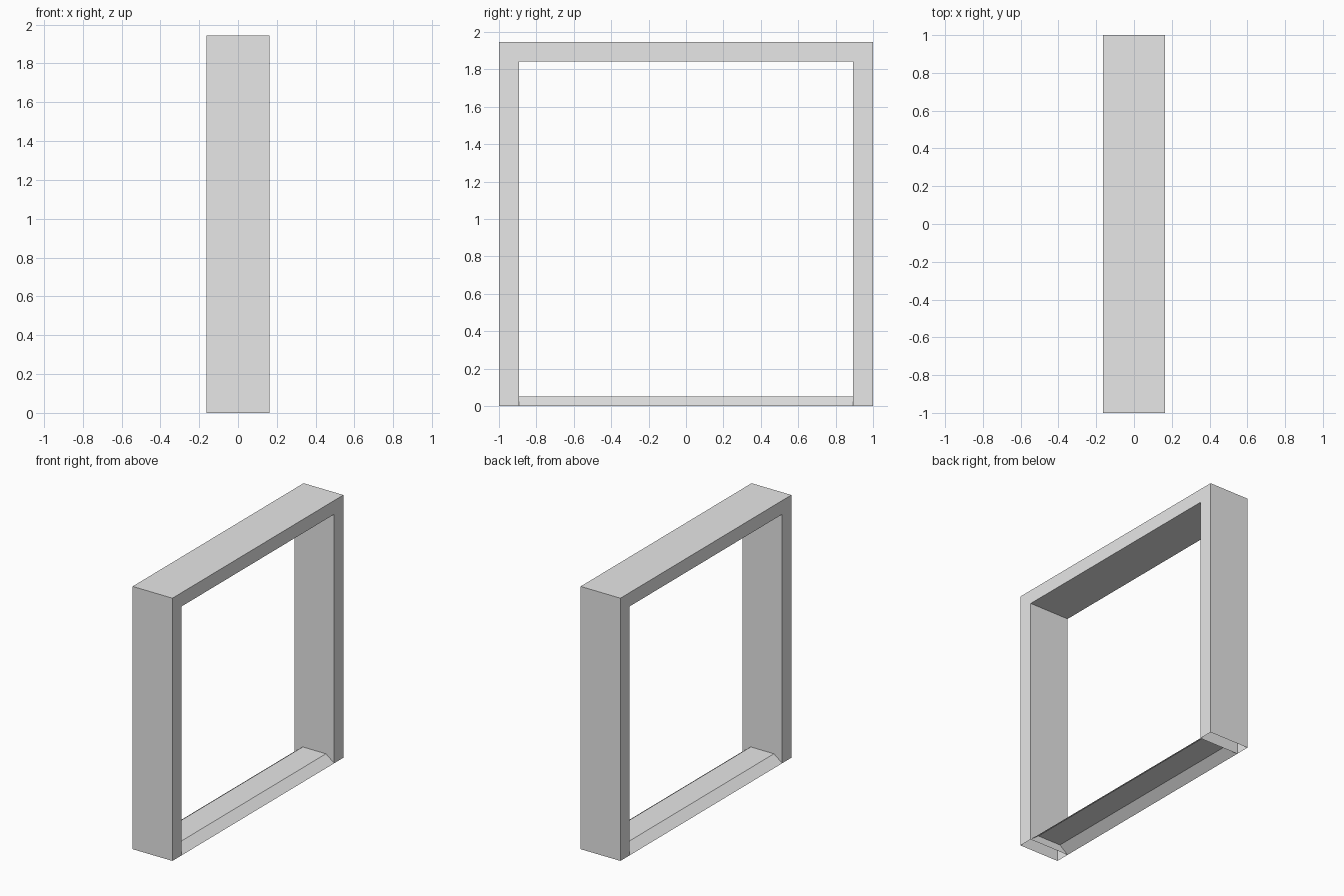
import bpy
import bmesh

cube = bpy.data.objects.get("Cube")
if cube:
    bpy.data.objects.remove(cube, do_unlink=True)

HALF_DEPTH = 0.163   # frame depth along x
HALF_WIDTH = 1.0     # frame width along y
INNER = 0.893        # half width of the opening
HEIGHT = 1.945
HEAD = 1.843         # underside of the header
SILL_TOP = 0.052
SILL_FLAT = 0.095    # half depth of the sill's flat top

grey = bpy.data.materials.new("light_grey")
grey.use_nodes = True
grey.diffuse_color = (0.8, 0.8, 0.8, 1)
grey.node_tree.nodes["Principled BSDF"].inputs["Base Color"].default_value = (0.8, 0.8, 0.8, 1)


def make_object(name, bm):
    mesh = bpy.data.meshes.new(name)
    bm.to_mesh(mesh)
    bm.free()
    mesh.materials.append(grey)
    obj = bpy.data.objects.new(name, mesh)
    bpy.context.collection.objects.link(obj)
    return obj


# Door frame: hollow arch of two jambs and a header, open at the feet
bm = bmesh.new()
outline = [(-HALF_WIDTH, 0), (-HALF_WIDTH, HEIGHT), (HALF_WIDTH, HEIGHT), (HALF_WIDTH, 0),
           (INNER, 0), (INNER, HEAD), (-INNER, HEAD), (-INNER, 0)]
face = bm.faces.new([bm.verts.new((-HALF_DEPTH, y, z)) for y, z in outline])
arch = bmesh.ops.extrude_face_region(bm, geom=[face], use_keep_orig=True)
moved = [v for v in arch["geom"] if isinstance(v, bmesh.types.BMVert)]
bmesh.ops.translate(bm, verts=moved, vec=(2 * HALF_DEPTH, 0, 0))
bmesh.ops.recalc_face_normals(bm, faces=bm.faces)
feet = [f for f in bm.faces if all(v.co.z < 0.001 for v in f.verts)]
bmesh.ops.delete(bm, geom=feet, context="FACES_ONLY")
make_object("door_frame", bm)

# Threshold: thin raised strip with sloping sides, open underneath
bm = bmesh.new()
profile = [(-HALF_DEPTH, 0), (-SILL_FLAT, SILL_TOP), (SILL_FLAT, SILL_TOP), (HALF_DEPTH, 0)]
near, far = [[bm.verts.new((x, y, z)) for x, z in profile] for y in (-INNER, INNER)]
for i in range(len(profile) - 1):
    bm.faces.new((near[i], near[i + 1], far[i + 1], far[i]))
for f in bm.faces:
    f.normal_update()
    if f.normal.z < 0:
        f.normal_flip()
make_object("threshold", bm)
